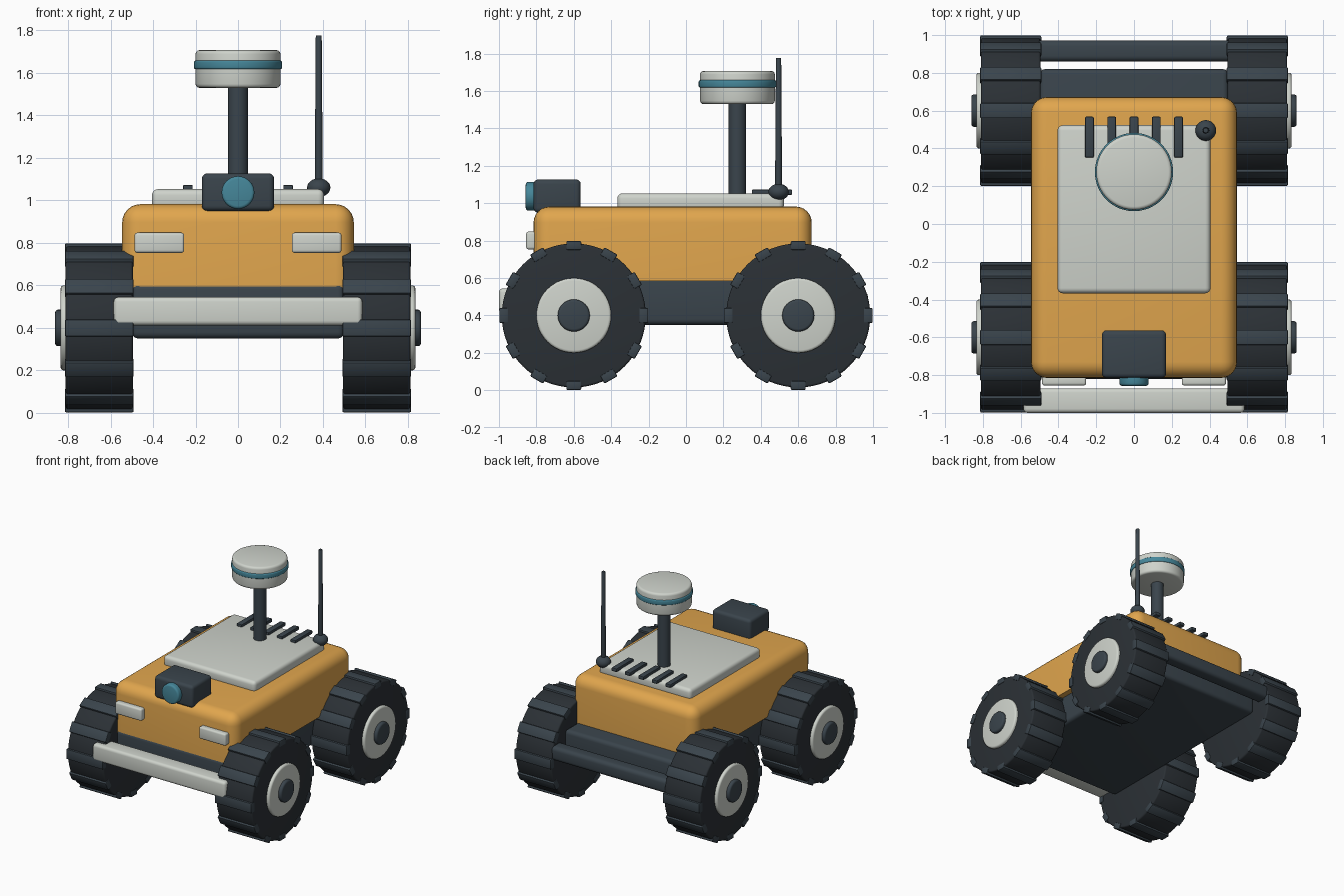
import bpy, bmesh
from math import pi, radians
from mathutils import Matrix, Vector

if "Cube" in bpy.data.objects:
    bpy.data.objects.remove(bpy.data.objects["Cube"])


def material(name, rgb):
    m = bpy.data.materials.new(name)
    m.diffuse_color = (*rgb, 1)
    m.use_nodes = True
    m.node_tree.nodes["Principled BSDF"].inputs["Base Color"].default_value = m.diffuse_color
    return m


ORANGE = material("orange_paint", (0.75, 0.38, 0.075))
LIGHT = material("light_panel", (0.62, 0.65, 0.60))
DARK = material("dark_slate", (0.042, 0.058, 0.072))
RUBBER = material("rubber", (0.024, 0.030, 0.036))
TEAL = material("teal_glass", (0.06, 0.24, 0.32))


def finish(bm, name, mat):
    me = bpy.data.meshes.new(name)
    bm.to_mesh(me)
    bm.free()
    me.materials.append(mat)
    ob = bpy.data.objects.new(name, me)
    bpy.context.collection.objects.link(ob)
    bpy.ops.object.select_all(action="DESELECT")
    bpy.context.view_layer.objects.active = ob
    ob.select_set(True)
    bpy.ops.object.shade_smooth_by_angle(angle=radians(35))
    return ob


def bevel_sharp(bm, width, segments, keep=lambda e: True):
    edges = [e for e in bm.edges if e.calc_face_angle(0) > 1 and keep(e)]
    if width:
        bmesh.ops.bevel(bm, geom=edges, offset=width, segments=segments,
                        affect="EDGES", profile=0.5)


def box(name, x, y, z, mat, bevel=0.02, segments=4, keep=lambda e: True):
    """Rounded box from (min, max) ranges."""
    bm = bmesh.new()
    size = [b - a for a, b in (x, y, z)]
    mid = [(a + b) / 2 for a, b in (x, y, z)]
    bmesh.ops.create_cube(bm, size=1, matrix=Matrix.Translation(mid) @ Matrix.Diagonal((*size, 1)))
    bevel_sharp(bm, bevel, segments, keep)
    return finish(bm, name, mat)


def cylinder(name, start, end, r, mat, bevel=0.0, r2=None, sides=48):
    """Cylinder or cone between two points, with rounded rims."""
    a, b = Vector(start), Vector(end)
    rot = (b - a).to_track_quat("Z", "Y").to_matrix().to_4x4()
    bm = bmesh.new()
    bmesh.ops.create_cone(bm, cap_ends=True, segments=sides, radius1=r,
                          radius2=r if r2 is None else r2, depth=(b - a).length,
                          matrix=Matrix.Translation((a + b) / 2) @ rot)
    bevel_sharp(bm, bevel, 3)
    return finish(bm, name, mat)


# Chassis and body shell (shell keeps a crisp lower rim)
box("chassis", (-0.5, 0.5), (-0.82, 0.82), (0.35, 0.61), DARK, 0.03)
box("body_shell", (-0.545, 0.545), (-0.815, 0.672), (0.583, 0.982), ORANGE, 0.085, 6,
    keep=lambda e: max(v.co.z for v in e.verts) > 0.6)
box("top_deck", (-0.405, 0.405), (-0.367, 0.523), (0.96, 1.053), LIGHT, 0.028)

# Bumpers
box("front_bumper", (-0.585, 0.585), (-1.0, -0.87), (0.412, 0.545), LIGHT, 0.022)
box("rear_bar", (-0.52, 0.52), (0.86, 0.972), (0.42, 0.532), DARK, 0.03)

# Deck vents
for i in range(5):
    x = (i - 2) * 0.118
    box(f"vent_slat_{i + 1}", (x - 0.023, x + 0.023), (0.352, 0.568), (1.045, 1.073), DARK, 0.006, 2)

# Front camera and headlights
box("camera_housing", (-0.17, 0.17), (-0.815, -0.563), (0.95, 1.127), DARK, 0.025)
cylinder("camera_lens", (0, -0.79, 1.037), (0, -0.857, 1.037), 0.077, TEAL, 0.014)
for side, s in (("left", -1), ("right", 1)):
    box(f"headlight_{side}", tuple(sorted((s * 0.253, s * 0.487))), (-0.855, -0.80),
        (0.753, 0.848), LIGHT, 0.013, 3)

# Sensor mast and head
MY = 0.275
cylinder("mast", (0, MY, 1.03), (0, MY, 1.56), 0.047, DARK)
cylinder("sensor_head", (0, MY, 1.53), (0, MY, 1.707), 0.2, LIGHT, 0.018, sides=64)
cylinder("sensor_ring", (0, MY, 1.618), (0, MY, 1.658), 0.207, TEAL, 0.008, sides=64)

# Antenna
bm = bmesh.new()
bmesh.ops.create_uvsphere(bm, u_segments=24, v_segments=12, radius=0.055,
                          matrix=Matrix.Translation((0.38, 0.495, 1.06)) @ Matrix.Diagonal((1, 1, 0.8, 1)))
finish(bm, "antenna_base", DARK)
cylinder("antenna_rod", (0.38, 0.495, 1.06), (0.38, 0.495, 1.777), 0.019, DARK, 0.004, 0.014, 16)


# Wheels: tyre, twelve tread lugs, hub and cap
def wheel(tag, s, y):
    z = 0.4
    cylinder(f"tyre_{tag}", (s * 0.495, y, z), (s * 0.811, y, z), 0.385, RUBBER, 0.012, sides=64)
    cylinder(f"hub_{tag}", (s * 0.75, y, z), (s * 0.835, y, z), 0.2, LIGHT, 0.014)
    cylinder(f"hub_cap_{tag}", (s * 0.80, y, z), (s * 0.861, y, z), 0.086, DARK, 0.014, sides=32)
    lugs = bmesh.new()
    for i in range(12):
        m = (Matrix.Translation((s * 0.653, y, z)) @ Matrix.Rotation(i * pi / 6, 4, "X")
             @ Matrix.Translation((0, 0, 0.374)) @ Matrix.Diagonal((0.324, 0.08, 0.048, 1)))
        bmesh.ops.create_cube(lugs, size=1, matrix=m)
    bevel_sharp(lugs, 0.007, 2)
    finish(lugs, f"tread_lugs_{tag}", DARK)


for side, s in (("left", -1), ("right", 1)):
    for end, y in (("front", -0.6), ("rear", 0.6)):
        wheel(f"{end}_{side}", s, y)
